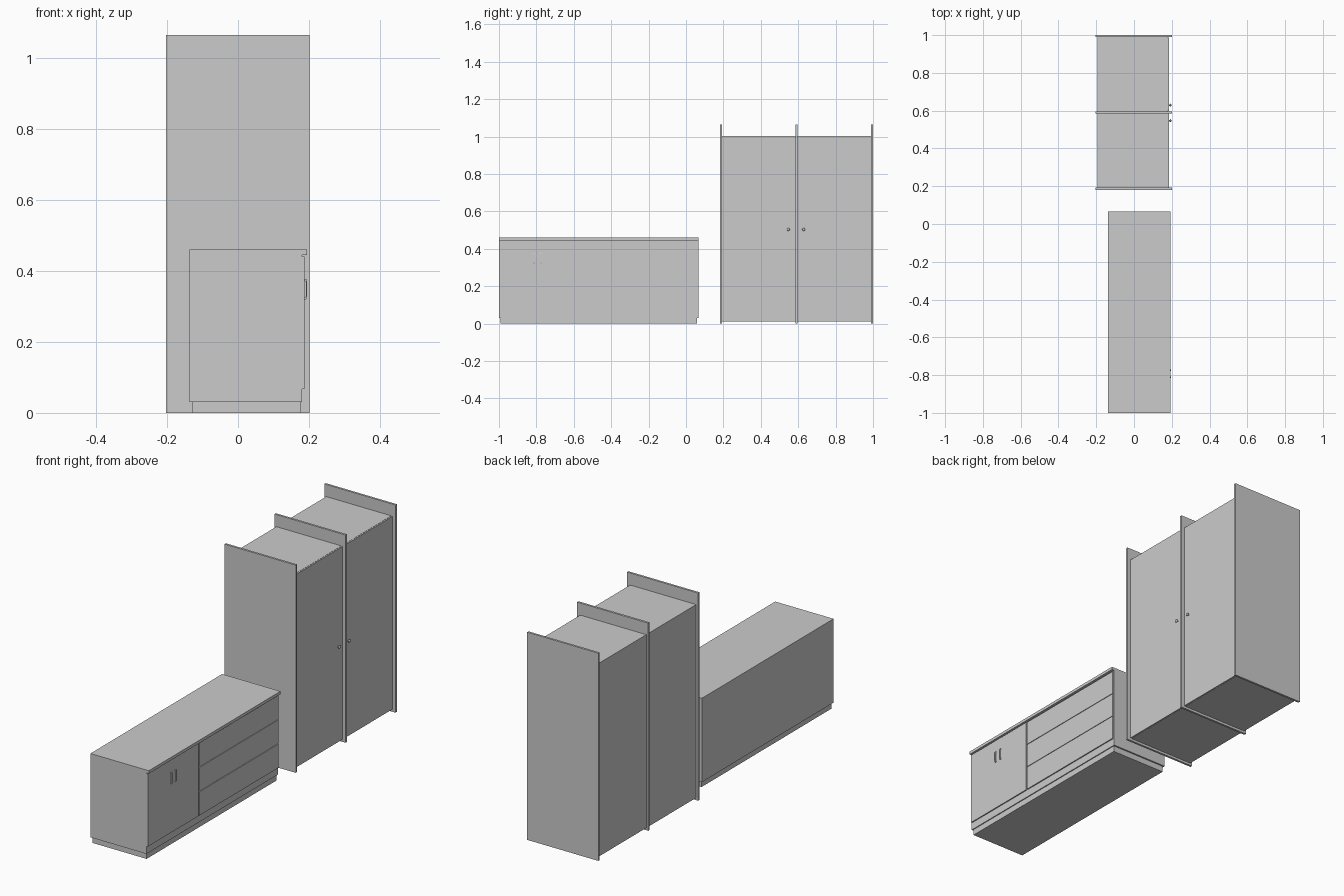
import bpy, bmesh, math

if "Cube" in bpy.data.objects:
    bpy.data.objects.remove(bpy.data.objects["Cube"])


def box(name, x0, x1, y0, y1, z0, z1):
    bm = bmesh.new()
    bmesh.ops.create_cube(bm, size=1)
    for v in bm.verts:
        v.co = ((x0 + x1) / 2 + v.co.x * (x1 - x0),
                (y0 + y1) / 2 + v.co.y * (y1 - y0),
                (z0 + z1) / 2 + v.co.z * (z1 - z0))
    me = bpy.data.meshes.new(name)
    bm.to_mesh(me)
    bm.free()
    ob = bpy.data.objects.new(name, me)
    bpy.context.collection.objects.link(ob)
    return ob


def extrude_xz(name, profile, y, width):
    # closed x-z outline extruded along y
    bm = bmesh.new()
    face = bm.faces.new([bm.verts.new((x, y - width / 2, z)) for x, z in profile])
    ext = bmesh.ops.extrude_face_region(bm, geom=[face])["geom"]
    bmesh.ops.translate(bm, vec=(0, width, 0),
                        verts=[g for g in ext if isinstance(g, bmesh.types.BMVert)])
    bmesh.ops.recalc_face_normals(bm, faces=bm.faces)
    me = bpy.data.meshes.new(name)
    bm.to_mesh(me)
    bm.free()
    ob = bpy.data.objects.new(name, me)
    bpy.context.collection.objects.link(ob)


# Low cabinet: plinth, carcass, worktop
Y0, Y1 = -1.0, 0.067
box("cabinet_plinth", -0.13, 0.176, Y0 + 0.008, Y1 - 0.008, 0, 0.03)
box("cabinet_body", -0.137, 0.181, Y0, Y1, 0.03, 0.445)
box("cabinet_top", -0.137, 0.194, Y0, Y1, 0.445, 0.46)

# Cupboard front and drawer fronts
box("cupboard_door", 0.181, 0.187, Y0 + 0.002, -0.587, 0.068, 0.441)
drawer_h = (0.442 - 0.068) / 3
for i in range(3):
    z = 0.068 + i * drawer_h
    box(f"drawer_front_{i + 1}", 0.181, 0.187, -0.578, Y1 - 0.006, z, z + drawer_h - 0.003)

# Bow handles on the cupboard door
bow = [(0.187, 0.32), (0.192, 0.32), (0.195, 0.326), (0.195, 0.372), (0.192, 0.378),
       (0.187, 0.378), (0.187, 0.373), (0.191, 0.370), (0.191, 0.328), (0.187, 0.325)]
for i, y in enumerate((-0.811, -0.775)):
    extrude_xz(f"cupboard_handle_{i + 1}", bow, y, 0.007)

# Wardrobe: three tall upright panels
T = 0.011
panels = (0.181, 0.585, 0.989)
for i, y in enumerate(panels):
    box(f"wardrobe_panel_{i + 1}", -0.203, 0.201, y, y + T, 0, 1.065)

# Wardrobe bays with a door on the front of each
for i in range(2):
    a, b = panels[i] + T, panels[i + 1]
    box(f"wardrobe_bay_{i + 1}", -0.192, 0.177, a, b, 0.012, 1.003)
    box(f"wardrobe_door_{i + 1}", 0.177, 0.184, a + 0.001, b - 0.001, 0.013, 1.002)

# Round door knobs on short stems
for i, y in enumerate((0.547, 0.629)):
    bpy.ops.mesh.primitive_cylinder_add(vertices=16, radius=0.004, depth=0.008,
                                        location=(0.187, y, 0.503),
                                        rotation=(0, math.pi / 2, 0))
    bpy.context.object.name = f"knob_stem_{i + 1}"
    bpy.ops.object.shade_smooth_by_angle()
    bpy.ops.mesh.primitive_uv_sphere_add(segments=16, ring_count=8, radius=0.008,
                                         location=(0.193, y, 0.503),
                                         rotation=(0, math.pi / 2, 0))
    knob = bpy.context.object
    knob.name = f"wardrobe_knob_{i + 1}"
    knob.scale = (1, 1, 0.6)
    bpy.ops.object.shade_smooth_by_angle()
